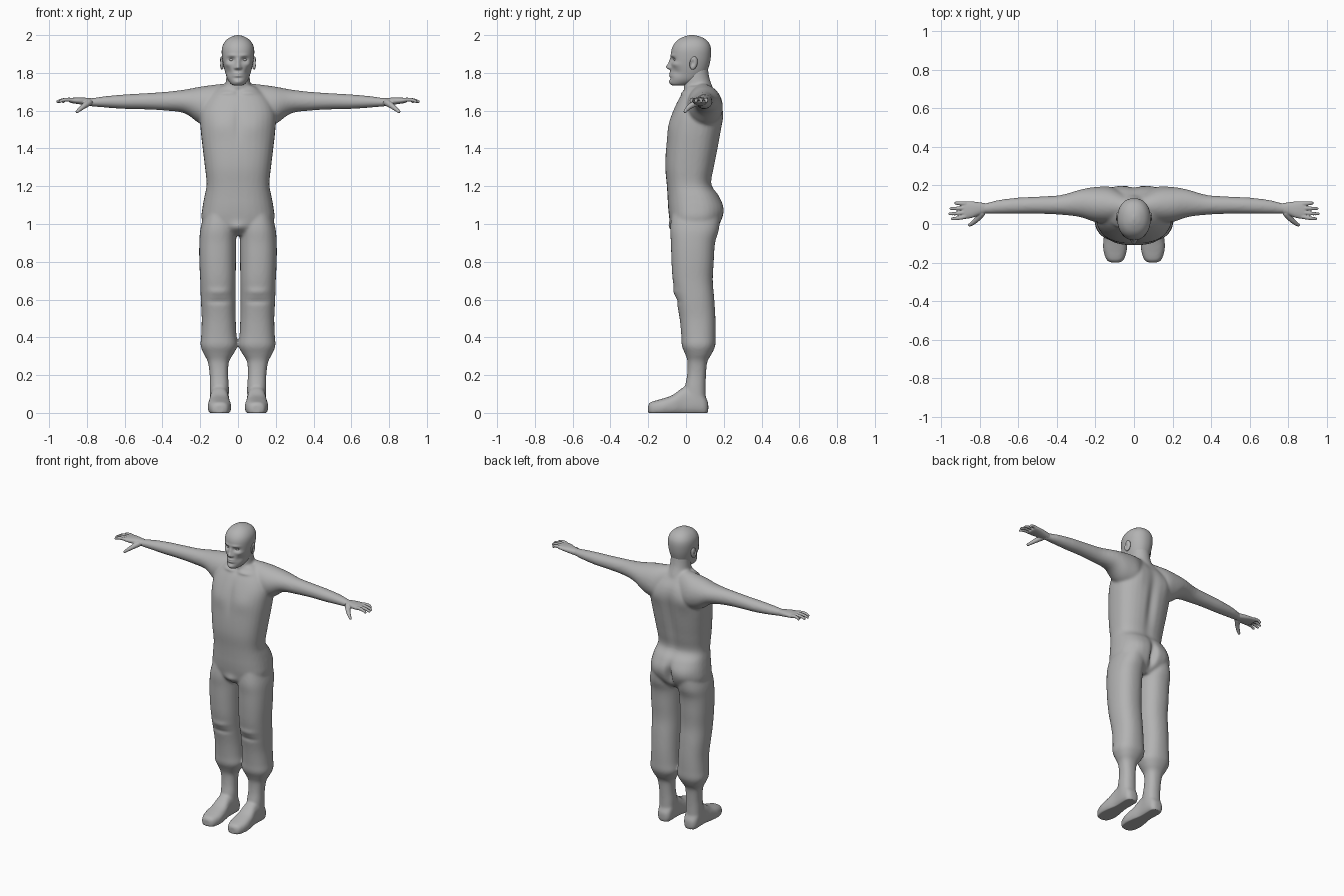
import bpy
import bmesh
import math
from mathutils import Vector, Matrix

if "Cube" in bpy.data.objects:
    bpy.data.objects.remove(bpy.data.objects["Cube"], do_unlink=True)

GREY = (0.45, 0.45, 0.45, 1)
grey = bpy.data.materials.new("plain_grey")
grey.use_nodes = True
grey.diffuse_color = GREY
grey.node_tree.nodes["Principled BSDF"].inputs["Base Color"].default_value = GREY


def resample(rows, steps):
    """Smooth Catmull-Rom rows between the given sections."""
    out = []
    for i in range(len(rows) - 1):
        p, q = rows[i], rows[i + 1]
        before = rows[max(i - 1, 0)]
        after = rows[min(i + 2, len(rows) - 1)]
        for k in range(steps):
            t = k / steps
            row = []
            for a, b, c, d in zip(before, p, q, after):
                row.append(b + t * (c - a + t * (2 * a - 5 * b + 4 * c - d
                                                 + t * (3 * (b - c) + d - a))) / 2)
            out.append(row)
    return out + [rows[-1]]


def loft(bm, axis, rows, power=2.3, side=1, steps=4, segments=32):
    """Closed skin through rounded sections (position, a_min, a_max, b_min, b_max)."""
    rings = []
    for t, a0, a1, b0, b1 in resample(rows, steps):
        ring = []
        for k in range(segments):
            angle = math.tau * k / segments
            c, s = math.cos(angle), math.sin(angle)
            a = (a0 + a1) / 2 + (a1 - a0) / 2 * math.copysign(abs(c) ** (2 / power), c)
            b = (b0 + b1) / 2 + (b1 - b0) / 2 * math.copysign(abs(s) ** (2 / power), s)
            x, y, z = {"x": (t, a, b), "y": (a, t, b), "z": (a, b, t)}[axis]
            ring.append(bm.verts.new((x * side, y, z)))
        rings.append(ring)
    faces = [bm.faces.new(rings[0]), bm.faces.new(rings[-1])]
    for low, high in zip(rings, rings[1:]):
        for k in range(segments):
            n = (k + 1) % segments
            faces.append(bm.faces.new((low[k], low[n], high[n], high[k])))
    bmesh.ops.recalc_face_normals(bm, faces=faces)


def centred(rows):
    """Expand (position, half_width, b_min, b_max) to full sections."""
    return [(t, -w, w, b0, b1) for t, w, b0, b1 in rows]


def ball(bm, centre, size, turn=None):
    matrix = Matrix.Translation(centre) @ (turn or Matrix()) @ Matrix.Diagonal((*size, 1))
    bmesh.ops.create_uvsphere(bm, u_segments=24, v_segments=16, radius=1, matrix=matrix)


def finger(bm, points, r0, r1, side):
    """Tapered digit made from closely spaced balls along a bent path."""
    a, b, c = (Vector((x * side, y, z)) for x, y, z in points)
    count = 16
    for k in range(count + 1):
        t = k / count
        spot = a.lerp(b, t).lerp(b.lerp(c, t), t)
        r = r0 + (r1 - r0) * t
        bmesh.ops.create_icosphere(bm, subdivisions=2, radius=r,
                                   matrix=Matrix.Translation(spot))


def sculpt(mesh, bumps):
    """Push the skin by soft bumps (centre, reach, offset), mirrored across x."""
    brushes = []
    for centre, reach, offset in bumps:
        for side in ((1, -1) if centre[0] else (1,)):
            flip = Vector((side, 1, 1))
            brushes.append((Vector(centre) * flip, reach, Vector(offset) * flip))
    for v in mesh.vertices:
        start = v.co.copy()
        for centre, reach, offset in brushes:
            d = sum(((p - q) / r) ** 2 for p, q, r in zip(start, centre, reach))
            if d < 6:
                v.co += offset * math.exp(-d)
        v.co.z = max(v.co.z, 0)


def finish(name, bm, voxel=0, smooth=0, bumps=()):
    """Turn the shells into one object, fused when a voxel size is given."""
    mesh = bpy.data.meshes.new(name)
    bm.to_mesh(mesh)
    bm.free()
    obj = bpy.data.objects.new(name, mesh)
    bpy.context.scene.collection.objects.link(obj)
    if voxel:
        fuse = obj.modifiers.new("fuse", "REMESH")
        fuse.mode = "VOXEL"
        fuse.voxel_size = voxel
        soften = obj.modifiers.new("soften", "SMOOTH")
        soften.factor = 0.5
        soften.iterations = smooth
        graph = bpy.context.evaluated_depsgraph_get()
        fused = bpy.data.meshes.new_from_object(obj.evaluated_get(graph))
        obj.modifiers.clear()
        obj.data = fused
        bpy.data.meshes.remove(mesh)
        fused.name = name
    sculpt(obj.data, bumps)
    obj.data.materials.clear()
    obj.data.materials.append(grey)
    obj.data.shade_smooth()
    return obj


# Torso and neck
body = bmesh.new()
loft(body, "z", centred([
    (.94, .08, -.04, .12), (.98, .17, -.075, .165), (1.03, .193, -.088, .19),
    (1.09, .188, -.095, .197), (1.15, .177, -.098, .175), (1.21, .166, -.102, .136),
    (1.3, .175, -.11, .15), (1.4, .187, -.106, .17), (1.5, .198, -.094, .187),
    (1.58, .2, -.075, .197), (1.64, .18, -.05, .185), (1.69, .14, -.022, .155),
    (1.73, .09, .0, .13)]), power=2.5)
loft(body, "z", centred([
    (1.64, .08, -.01, .17), (1.71, .07, -.014, .148), (1.77, .063, -.008, .125),
    (1.84, .06, .0, .115)]), power=2)

for side in (1, -1):
    # Arm, running from inside the shoulder to the wrist
    loft(body, "x", [
        (.03, .02, .15, 1.52, 1.748), (.12, .005, .188, 1.51, 1.738),
        (.2, .01, .192, 1.53, 1.727), (.28, .036, .178, 1.585, 1.712),
        (.38, .048, .15, 1.6, 1.7), (.5, .053, .142, 1.607, 1.692),
        (.6, .053, .137, 1.609, 1.686), (.7, .053, .125, 1.616, 1.677),
        (.77, .054, .108, 1.622, 1.667), (.8, .054, .108, 1.626, 1.667)],
        power=2, side=side)
    # Loose trouser leg, gathered under the hem, then ankle
    loft(body, "z", [
        (1.08, .02, .17, -.07, .17), (.98, .01, .198, -.084, .175),
        (.9, .01, .205, -.08, .154), (.8, .011, .205, -.077, .147),
        (.7, .012, .2, -.07, .142), (.6, .013, .197, -.052, .15),
        (.5, .012, .192, -.034, .156), (.41, .008, .195, -.025, .157),
        (.355, .003, .198, -.022, .155), (.31, .025, .18, -.004, .135),
        (.27, .048, .16, .008, .113), (.2, .052, .15, .006, .106),
        (.13, .048, .15, -.006, .104), (.05, .05, .15, .0, .105)],
        side=side)
    # Foot
    loft(body, "y", [
        (-.2, .075, .12, -.004, .043), (-.185, .052, .143, -.015, .058),
        (-.13, .036, .16, -.015, .074), (-.07, .04, .157, -.015, .095),
        (-.01, .049, .148, -.015, .137), (.06, .048, .15, -.015, .14),
        (.1, .055, .142, -.015, .09), (.118, .075, .122, .005, .055)],
        power=2.6, side=side)

finish("body", body, .008, 8, [
    ((0, .19, 1.4), (.03, .08, .2), (0, -.016, 0)),       # spine groove
    ((0, .2, 1.04), (.02, .08, .07), (0, -.035, 0)),      # seat cleft
    ((.1, .19, 1.06), (.06, .07, .06), (0, .008, 0)),     # seat
    ((.11, .19, 1.57), (.05, .05, .07), (0, .008, 0)),    # shoulder blade
    ((.09, -.08, 1.52), (.07, .06, .06), (0, -.007, 0)),  # chest
    ((0, -.08, 1.54), (.02, .06, .1), (0, .007, 0)),      # breastbone
    ((.06, -.02, 1.695), (.05, .04, .012), (0, -.008, 0)),  # collarbone
    ((0, -.04, 1.7), (.02, .05, .02), (0, .01, 0)),       # throat notch
    ((0, -.08, .98), (.04, .05, .03), (0, -.014, 0)),     # crotch fold
    ((.1, -.07, .64), (.08, .04, .02), (0, -.007, 0)),    # knee fold
    ((.1, -.06, .59), (.08, .04, .015), (0, .006, 0)),    # knee crease
])

# Hands: palm, four fingers and a thumb
for side, label in ((1, "left"), (-1, "right")):
    hand = bmesh.new()
    loft(hand, "x", [
        (.76, .058, .106, 1.624, 1.664), (.8, .047, .112, 1.628, 1.668),
        (.84, .032, .117, 1.634, 1.67), (.88, .026, .117, 1.64, 1.668),
        (.893, .032, .11, 1.644, 1.664)], side=side)
    for y0, y1, tip in ((.038, .027, .95), (.06, .053, .963),
                        (.083, .08, .957), (.105, .108, .933)):
        finger(hand, ((.875, y0, 1.656), (.92, y1, 1.664), (tip - .008, y1, 1.648)),
               .012, .008, side)
    finger(hand, ((.79, .055, 1.642), (.82, .012, 1.622), (.852, -.005, 1.595)),
           .019, .009, side)
    finish(label + "_hand", hand, .0035, 3)

# Head
head = bmesh.new()
loft(head, "z", centred([
    (1.734, .022, -.072, -.01), (1.742, .038, -.08, .03), (1.765, .055, -.083, .08),
    (1.8, .067, -.081, .108), (1.84, .077, -.08, .123), (1.88, .084, -.08, .131),
    (1.92, .086, -.077, .133), (1.95, .079, -.065, .126), (1.975, .061, -.042, .107),
    (1.992, .034, -.01, .075), (2, .006, .02, .04)]), power=2.2, steps=10, segments=96)
finish("head", head, bumps=[
    ((0, -.085, 1.833), (.013, .04, .014), (0, -.024, -.003)),   # nose tip
    ((0, -.085, 1.858), (.011, .04, .02), (0, -.011, 0)),        # nose bridge
    ((.013, -.08, 1.826), (.008, .04, .008), (.002, -.006, 0)),  # nostril
    ((.034, -.07, 1.87), (.019, .05, .013), (0, .014, 0)),       # eye socket
    ((.032, -.075, 1.892), (.024, .05, .009), (0, -.005, 0)),    # brow
    ((.052, -.055, 1.845), (.018, .04, .014), (.004, -.004, 0)),  # cheekbone
    ((.05, -.05, 1.805), (.018, .04, .02), (-.004, .004, 0)),    # cheek hollow
    ((0, -.085, 1.791), (.026, .05, .013), (0, -.01, 0)),        # lips
    ((0, -.085, 1.791), (.022, .05, .003), (0, .006, 0)),        # mouth line
    ((0, -.085, 1.772), (.022, .05, .006), (0, .003, 0)),        # under the lip
    ((0, -.08, 1.752), (.022, .05, .012), (0, -.008, 0)),        # chin
])

# Eyes and ears
for side, label in ((1, "left"), (-1, "right")):
    eye = bmesh.new()
    ball(eye, (.033 * side, -.051, 1.87), (.015, .014, .009))
    finish(label + "_eye", eye)
    ear = bmesh.new()
    tilt = Matrix.Rotation(-.2, 4, "X") @ Matrix.Rotation(.3 * side, 4, "Z")
    ball(ear, (.086 * side, .04, 1.852), (.011, .022, .036), tilt)
    finish(label + "_ear", ear, .003, 2, [
        ((.1, .034, 1.852), (.02, .01, .017), (-.01, 0, 0))])
